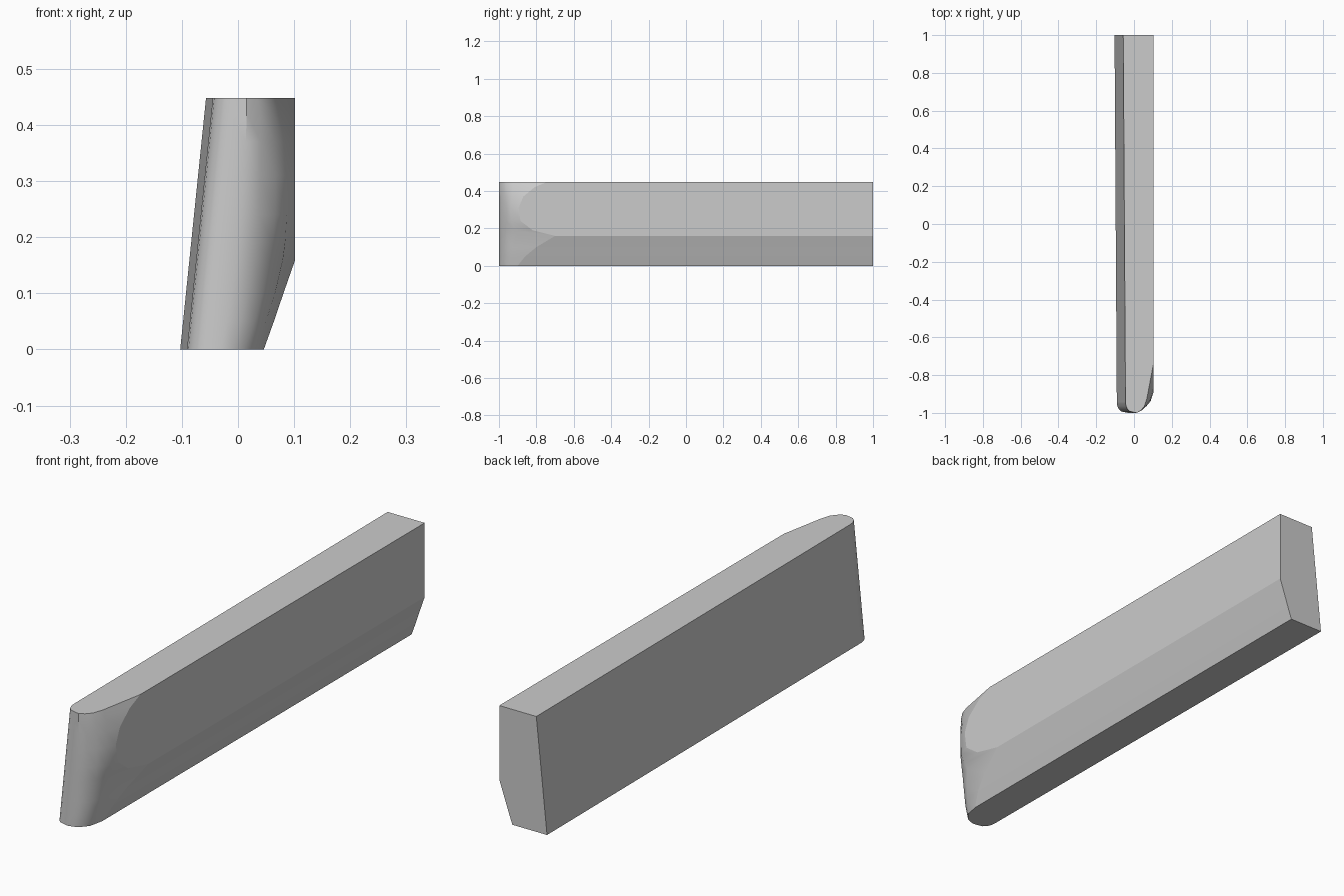
import bpy, bmesh, math

if "Cube" in bpy.data.objects:
    bpy.data.objects.remove(bpy.data.objects["Cube"])

H = 0.448
# levels: height, right side x, where rounding starts, two shoulder points (x, y)
LEVELS = [
    (0.00, 0.046, -0.90, (0.034, -0.955), (0.010, -0.985)),
    (0.05, 0.064, -0.86, (0.050, -0.940), (0.030, -0.977)),
    (0.10, 0.081, -0.80, (0.066, -0.925), (0.044, -0.968)),
    (0.16, 0.102, -0.70, (0.080, -0.905), (0.057, -0.961)),
    (0.19, 0.102, -0.82, (0.084, -0.915), (0.062, -0.960)),
    (0.24, 0.102, -0.885, (0.087, -0.935), (0.066, -0.962)),
    (0.31, 0.102, -0.895, (0.088, -0.938), (0.067, -0.963)),
    (0.37, 0.102, -0.87, (0.086, -0.930), (0.066, -0.963)),
    (0.42, 0.102, -0.81, (0.076, -0.925), (0.062, -0.964)),
    (H, 0.102, -0.745, (0.068, -0.925), (0.055, -0.965)),
]


def outline(z, xr, ys, p2, p3):
    """Horizontal slice: square back, softly rounded nose."""
    left_back = -0.103 + 0.046 * z / H
    left = left_back + 0.012
    pts = [(left_back, 1), (xr, 1), (xr, ys), p2, p3]
    # gentle curve from the shoulder into the flat of the nose
    span = p3[0] - (left + 0.035)
    pts += [(p3[0] - span * 0.3, p3[1] * 0.35 - 0.65), (p3[0] - span * 0.62, -1)]
    # tight left corner
    for i in range(5):
        a = math.pi / 2 * i / 4
        pts.append((left + 0.035 - 0.035 * math.sin(a),
                    -0.945 - 0.05 * math.cos(a)))
    return [(x, y, z) for x, y in pts]


# bar body lofted through the slices
bm = bmesh.new()
rings = [[bm.verts.new(p) for p in outline(*lv)] for lv in LEVELS]
n = len(rings[0])
for a, b in zip(rings, rings[1:]):
    for i in range(n):
        j = (i + 1) % n
        f = bm.faces.new((a[i], a[j], b[j], b[i]))
        f.smooth = not any(v.co.y > 0.9 for v in f.verts)
bm.faces.new(rings[0])
bm.faces.new(rings[-1])
bmesh.ops.recalc_face_normals(bm, faces=bm.faces)
# keep the top, bottom and back outlines crisp
for e in bm.edges:
    if e.calc_face_angle(0) > math.radians(35):
        e.smooth = False

mesh = bpy.data.meshes.new("bar_body")
bm.to_mesh(mesh)
bm.free()
bar = bpy.data.objects.new("bar_body", mesh)
bpy.context.collection.objects.link(bar)
